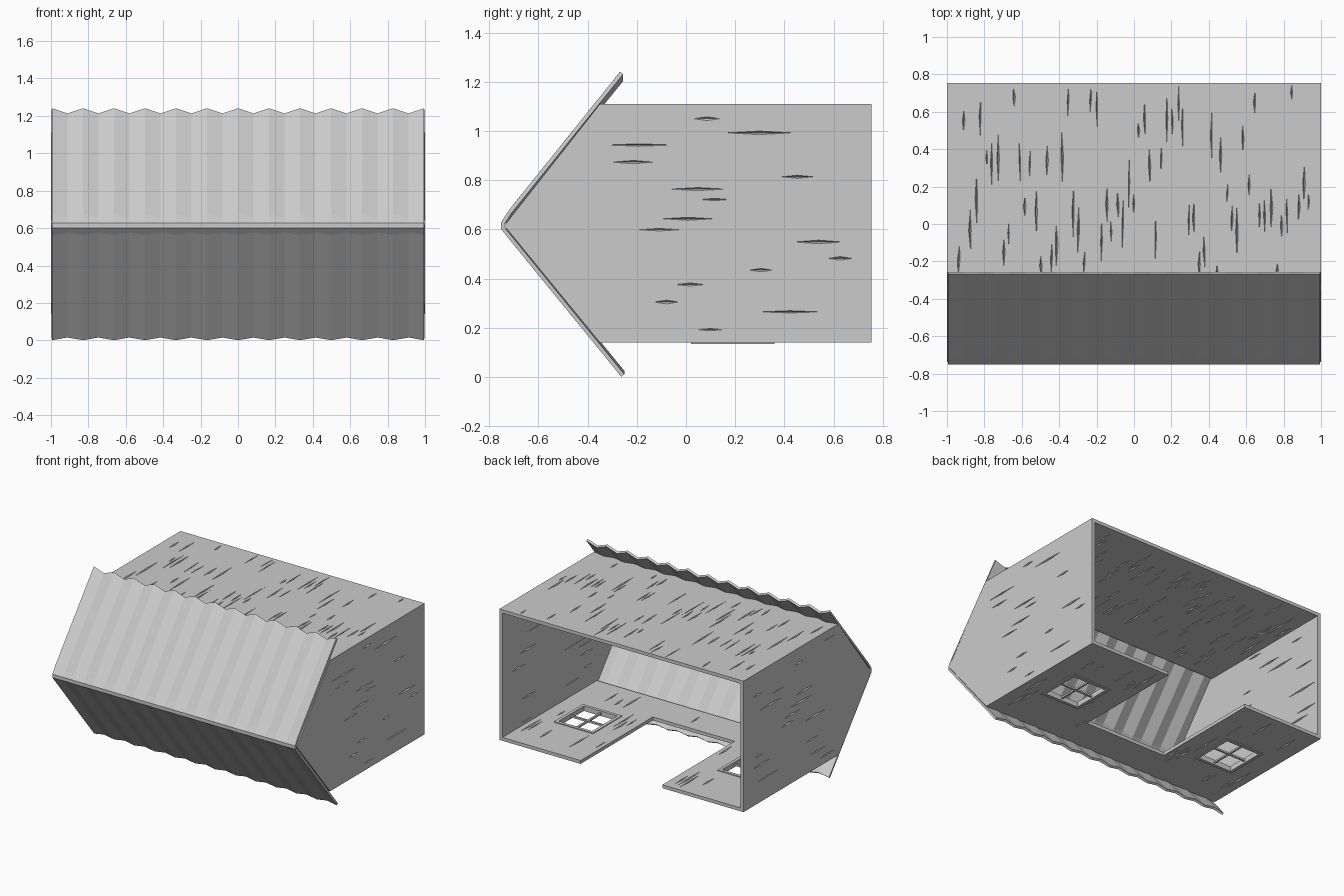
import bpy, bmesh, math, random
from mathutils import Vector

if "Cube" in bpy.data.objects:
    bpy.data.objects.remove(bpy.data.objects["Cube"])

random.seed(4)
T = 0.025                      # wall thickness
Y0, Y1 = -0.35, 0.755          # wall eave / open base
Z0, Z1 = 0.14, 1.11            # lower / upper long walls
RIDGE = (-0.745, 0.615)


def make(name, bm, recalc=True):
    if recalc:
        bmesh.ops.recalc_face_normals(bm, faces=bm.faces)
    me = bpy.data.meshes.new(name)
    bm.to_mesh(me)
    bm.free()
    ob = bpy.data.objects.new(name, me)
    bpy.context.collection.objects.link(ob)
    return ob


def add_box(bm, x, y, z):
    vs = [bm.verts.new((a, b, c)) for a in x for b in y for c in z]
    for f in ((0, 1, 3, 2), (4, 6, 7, 5), (0, 4, 5, 1), (2, 3, 7, 6), (0, 2, 6, 4), (1, 5, 7, 3)):
        bm.faces.new([vs[i] for i in f])


def box(name, *dims):
    bm = bmesh.new()
    add_box(bm, *dims)
    return make(name, bm)


def cut(ob, cutter):
    cutter.hide_render = True
    cutter.hide_viewport = True
    m = ob.modifiers.new("cut", 'BOOLEAN')
    m.operation = 'DIFFERENCE'
    m.solver = 'EXACT'
    m.object = cutter


def cracks(name, count, origin, across, normal, width, y_range, blocked=None):
    """Slim diamond gouges running along y, one per lane so they never overlap."""
    bm = bmesh.new()
    n, a = Vector(normal), Vector(across)
    for i in range(count):
        u = (i + random.uniform(0.3, 0.7)) / count * width
        half = random.uniform(0.04, 0.14)
        y = random.uniform(y_range[0] + half, y_range[1] - half)
        c = Vector(origin) + a * u + Vector((0, y, 0))
        if blocked and blocked(c, half):
            continue
        w = min(random.uniform(0.004, 0.008), 0.25 * width / count)
        ends = [bm.verts.new(c + Vector((random.uniform(-.004, .004) * abs(a.x), s * half, 0))) for s in (-1, 1)]
        ring = [bm.verts.new(c + d) for d in (a * w, n * 0.012, -a * w, -n * 0.012)]
        for e in ends:
            for k in range(4):
                bm.faces.new((e, ring[k], ring[(k + 1) % 4]))
    return make(name, bm)


# Gabled end walls
for s, name in ((1, "right_gable_wall"), (-1, "left_gable_wall")):
    bm = bmesh.new()
    prof = [(Y1, Z0), (Y1, Z1), (Y0, Z1), (RIDGE[0] + 0.006, RIDGE[1]), (Y0, Z0)]
    f = bm.faces.new([bm.verts.new((s * (1 - T), y, z)) for y, z in prof])
    ex = bmesh.ops.extrude_face_region(bm, geom=[f])
    bmesh.ops.translate(bm, vec=(s * T, 0, 0), verts=[v for v in ex["geom"] if isinstance(v, bmesh.types.BMVert)])
    wall = make(name, bm)
    for side, x in (("outer", s), ("inner", s * (1 - T))):
        cut(wall, cracks(f"{name}_{side}_cracks", 16, (x, 0, Z0 + 0.03), (0, 0, 1), (1, 0, 0),
                         Z1 - Z0 - 0.06, (-0.34, 0.74)))

# Long wall without openings
back = box("back_wall", (-1 + T, 1 - T), (Y0, Y1), (Z1 - T, Z1))
for side, z in (("outer", Z1), ("inner", Z1 - T)):
    cut(back, cracks(f"back_wall_{side}_cracks", 65, (-0.95, 0, z), (1, 0, 0), (0, 0, 1), 1.9, (-0.3, 0.75)))

# Long wall with doorway and two windows
WX, WY, WW, WH = 0.67, 0.19, 0.14, 0.15
DX, DY = 0.335, -0.09
front = box("door_wall", (-1 + T, 1 - T), (Y0, Y1), (Z0, Z0 + T))
bm = bmesh.new()
add_box(bm, (-DX, DX), (DY, Y1 + 0.1), (Z0 - 0.1, Z0 + 0.1))
for s in (-1, 1):
    add_box(bm, (s * WX - WW, s * WX + WW), (WY - WH, WY + WH), (Z0 - 0.1, Z0 + 0.1))
cut(front, make("openings_cutter", bm))


def near_opening(c, half):
    door = abs(c.x) < DX + 0.02 and c.y + half > DY - 0.02
    win = abs(abs(c.x) - WX) < WW + 0.04 and abs(c.y - WY) < WH + half + 0.04
    return door or win


for side, z in (("outer", Z0), ("inner", Z0 + T)):
    cut(front, cracks(f"door_wall_{side}_cracks", 60, (-0.95, 0, z), (1, 0, 0), (0, 0, 1), 1.9,
                      (-0.33, 0.74), near_opening))

# Window frames with crossed glazing bars
for s, name in ((-1, "left_window_frame"), (1, "right_window_frame")):
    bm = bmesh.new()
    cx, fw = s * WX, 0.02
    zr, zb = (Z0 - 0.006, Z0 + T + 0.006), (Z0 + 0.006, Z0 + T - 0.006)
    for k in (-1, 1):
        xs = sorted((cx + k * (WW - 0.003), cx + k * (WW + fw)))
        ys = sorted((WY + k * (WH - 0.003), WY + k * (WH + fw)))
        add_box(bm, xs, (WY - WH - fw, WY + WH + fw), zr)
        add_box(bm, (cx - WW, cx + WW), ys, zr)
    add_box(bm, (cx - 0.007, cx + 0.007), (WY - WH, WY + WH), zb)
    add_box(bm, (cx - WW, cx + WW), (WY - 0.007, WY + 0.007), zb)
    make(name, bm)

# Corrugated roof: zigzag sheet folded over the ridge
bm = bmesh.new()
N = 24
rows = [(-0.257, 0.013, -0.007), (-0.715, 0.575, -0.007), (RIDGE[0], RIDGE[1] - 0.01, 0),
        (RIDGE[0], RIDGE[1] + 0.01, 0), (-0.715, 0.66, 0.012), (-0.262, 1.222, 0.014)]
grid = []
for y, z, amp in rows:
    grid.append([bm.verts.new((0.995 * (2 * i / N - 1), y, z + amp * (1 if i % 2 == 0 else -1)))
                 for i in range(N + 1)])
for r0, r1 in zip(grid, grid[1:]):
    for i in range(N):
        bm.faces.new((r0[i], r0[i + 1], r1[i + 1], r1[i]))
roof = make("corrugated_roof", bm, recalc=False)
sol = roof.modifiers.new("thickness", 'SOLIDIFY')
sol.thickness = 0.016
sol.offset = 0
